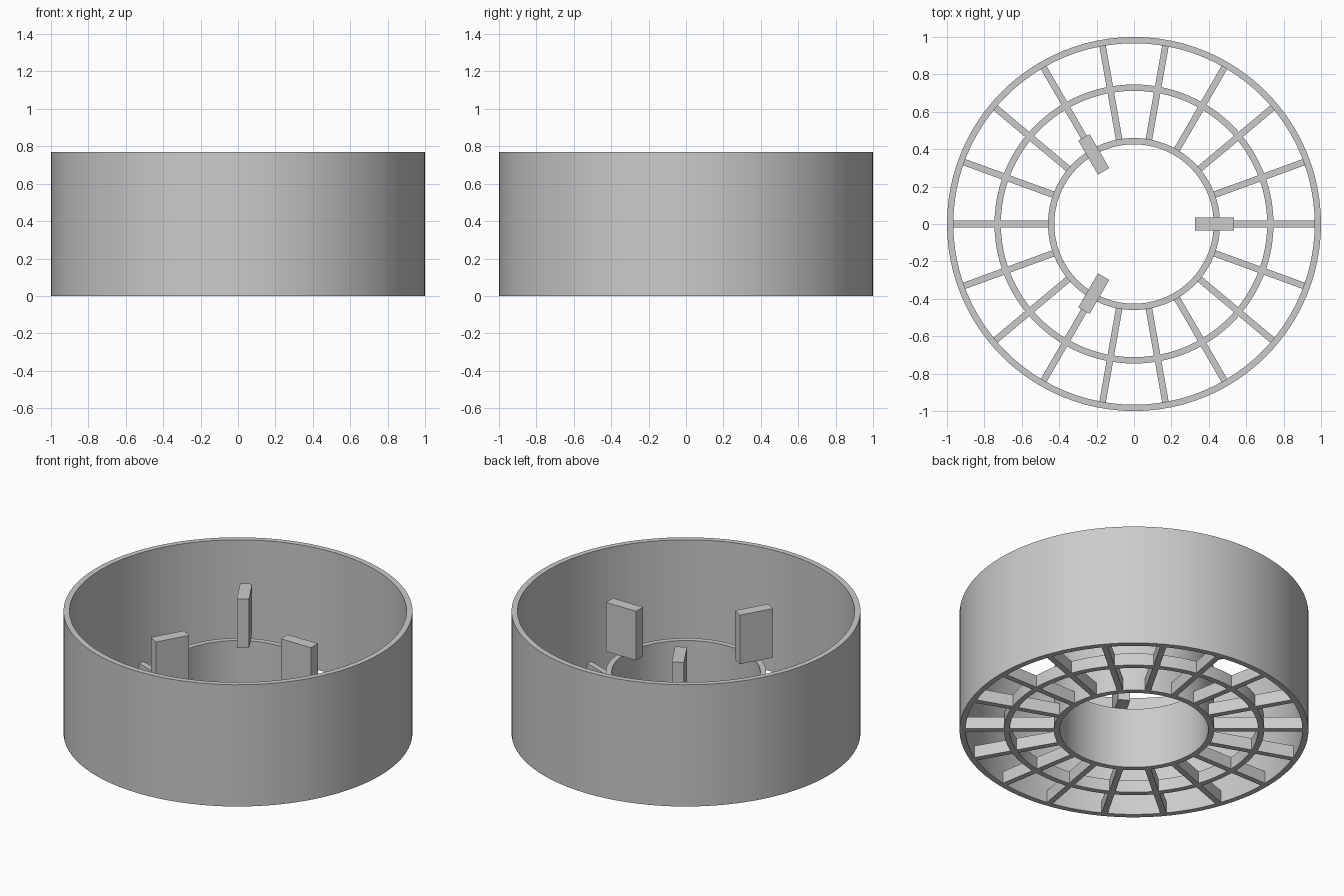
import bpy, bmesh, math
from mathutils import Matrix

if "Cube" in bpy.data.objects:
    bpy.data.objects.remove(bpy.data.objects["Cube"])

SEGMENTS = 96
gray = bpy.data.materials.new("plain gray")
gray.diffuse_color = (0.6, 0.6, 0.6, 1)
gray.use_nodes = True
gray.node_tree.nodes["Principled BSDF"].inputs["Base Color"].default_value = gray.diffuse_color


def finish(name, bm):
    bmesh.ops.recalc_face_normals(bm, faces=bm.faces)
    mesh = bpy.data.meshes.new(name)
    bm.to_mesh(mesh)
    bm.free()
    mesh.materials.append(gray)
    obj = bpy.data.objects.new(name, mesh)
    bpy.context.collection.objects.link(obj)
    return obj


def ring(name, r_in, r_out, height):
    """Tube with a rectangular section, standing on the floor."""
    bm = bmesh.new()
    section = [(r_in, 0), (r_out, 0), (r_out, height), (r_in, height)]
    loops = []
    for i in range(SEGMENTS):
        a = 2 * math.pi * i / SEGMENTS
        loops.append([bm.verts.new((r * math.cos(a), r * math.sin(a), z))
                      for r, z in section])
    for i in range(SEGMENTS):
        a, b = loops[i], loops[(i + 1) % SEGMENTS]
        for k in range(4):
            n = (k + 1) % 4
            bm.faces.new((a[k], b[k], b[n], a[n]))
    obj = finish(name, bm)
    bpy.ops.object.select_all(action='DESELECT')
    obj.select_set(True)
    bpy.context.view_layer.objects.active = obj
    bpy.ops.object.shade_smooth_by_angle(angle=math.radians(30))


def radial_boxes(name, count, r0, r1, width, z0, z1):
    """Equal boxes pointing outward, spread evenly around the axis."""
    for i in range(count):
        bm = bmesh.new()
        m = (Matrix.Rotation(2 * math.pi * i / count, 4, 'Z')
             @ Matrix.Translation(((r0 + r1) / 2, 0, (z0 + z1) / 2))
             @ Matrix.Diagonal((r1 - r0, width, z1 - z0, 1)))
        bmesh.ops.create_cube(bm, size=1, matrix=m)
        finish(f"{name}_{i + 1}", bm)


# Tall outer wall, low middle hoop and half-height hub
ring("outer_wall", 0.966, 1.0, 0.77)
ring("middle_hoop", 0.712, 0.746, 0.077)
ring("hub_wall", 0.426, 0.46, 0.385)

# Floor spokes from hub to outer wall
radial_boxes("spoke", 18, 0.45, 0.975, 0.035, 0, 0.077)

# Three upright tabs resting on the hub rim
radial_boxes("tab", 3, 0.325, 0.535, 0.07, 0.385, 0.695)
